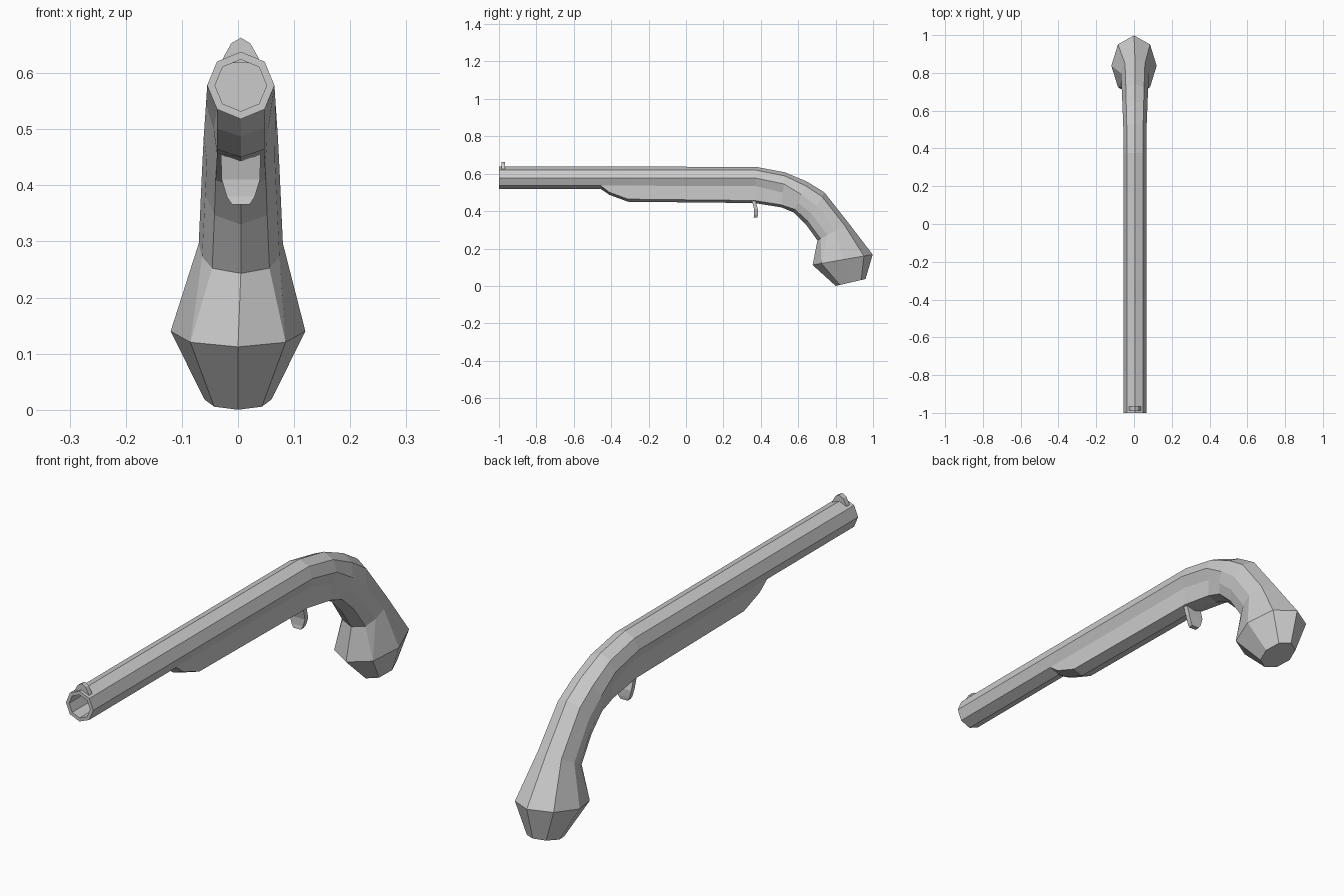
import bpy, bmesh

if "Cube" in bpy.data.objects:
    bpy.data.objects.remove(bpy.data.objects["Cube"])

CX = 0.005  # slight sideways offset of the barrel line


def make_object(name, bm):
    bmesh.ops.remove_doubles(bm, verts=bm.verts, dist=0.0005)
    bmesh.ops.recalc_face_normals(bm, faces=bm.faces)
    mesh = bpy.data.meshes.new(name)
    bm.to_mesh(mesh)
    bm.free()
    obj = bpy.data.objects.new(name, mesh)
    bpy.context.collection.objects.link(obj)
    return obj


def loft(name, rings):
    bm = bmesh.new()
    loops = [[bm.verts.new(p) for p in ring] for ring in rings]
    for a, b in zip(loops, loops[1:]):
        for i in range(len(a)):
            j = (i + 1) % len(a)
            bm.faces.new((a[i], a[j], b[j], b[i]))
    bm.faces.new(loops[0])
    bm.faces.new(loops[-1])
    return make_object(name, bm)


def section(top, bottom, half, ts, ws, cx=CX):
    """Symmetric ring between a top and bottom (y, z) point."""
    def point(t, w):
        return (cx + w * half, top[0] + (bottom[0] - top[0]) * t,
                top[1] + (bottom[1] - top[1]) * t)
    side = list(zip(ts, ws))
    return ([point(0, 0)] + [point(t, w) for t, w in side] + [point(1, 0)]
            + [point(t, -w) for t, w in reversed(side)])


OCT_T = (0.146, 0.5, 0.854, 0.854)
OCT_W = (0.707, 1, 0.707, 0.707)


def octagon(y, r):
    return section((y, 0.578 + r), (y, 0.578 - r), r, OCT_T, OCT_W)


def stock(y, bottom):
    h = 0.638 - bottom
    ts = [(0.638 - z) / h for z in (0.620, 0.578, 0.536, bottom + 0.014)]
    return section((y, 0.638), (y, bottom), 0.06, ts, OCT_W)


# Bore, barrel, fore-stock, curved grip and pommel as one continuous loft
rings = [octagon(-0.75, 0.046), octagon(-1, 0.046), octagon(-1, 0.06),
         octagon(-0.455, 0.06), stock(-0.41, 0.487), stock(-0.31, 0.45)]
BEND_T = (0.10, 0.33, 0.58, 0.93)
GRIP_T = (0.13, 0.42, 0.68, 0.90)
GRIP_W = (0.70, 1, 0.92, 0.68)
rings += [
    section((0.377, 0.636), (0.366, 0.443), 0.06, (0.09, 0.31, 0.53, 0.93), OCT_W),
    section((0.53, 0.607), (0.51, 0.42), 0.062, BEND_T, (0.7, 1, 0.78, 0.7)),
    section((0.65, 0.556), (0.575, 0.393), 0.066, GRIP_T, GRIP_W),
    section((0.74, 0.50), (0.64, 0.33), 0.069, GRIP_T, GRIP_W),
    section((0.87, 0.335), (0.703, 0.243), 0.075, GRIP_T, GRIP_W),
    section((0.998, 0.168), (0.677, 0.112), 0.12, OCT_T, OCT_W, 0),
    section((0.96, 0.037), (0.80, 0.0), 0.06, OCT_T, OCT_W, 0),
]
loft("pistol_body", rings)

# Trigger: curved tapering blade, rows of (z, front y, half width)
rows = [(0.47, 0.348, 0.035), (0.44, 0.356, 0.035), (0.41, 0.364, 0.034),
        (0.38, 0.364, 0.025), (0.366, 0.362, 0.016)]
loft("trigger", [[(CX - w, y, z), (CX + w, y, z), (CX + w, y + 0.02, z),
                  (CX - w, y + 0.02, z)] for z, y, w in rows])

# Front sight: small rounded ridge across the barrel
outline = [(-0.035, 0.618), (-0.03, 0.63), (-0.017, 0.653), (0, 0.663),
           (0.017, 0.653), (0.03, 0.63), (0.035, 0.618)]
loft("front_sight", [[(CX + x, y, z) for x, z in outline]
                     for y in (-0.987, -0.967)])
